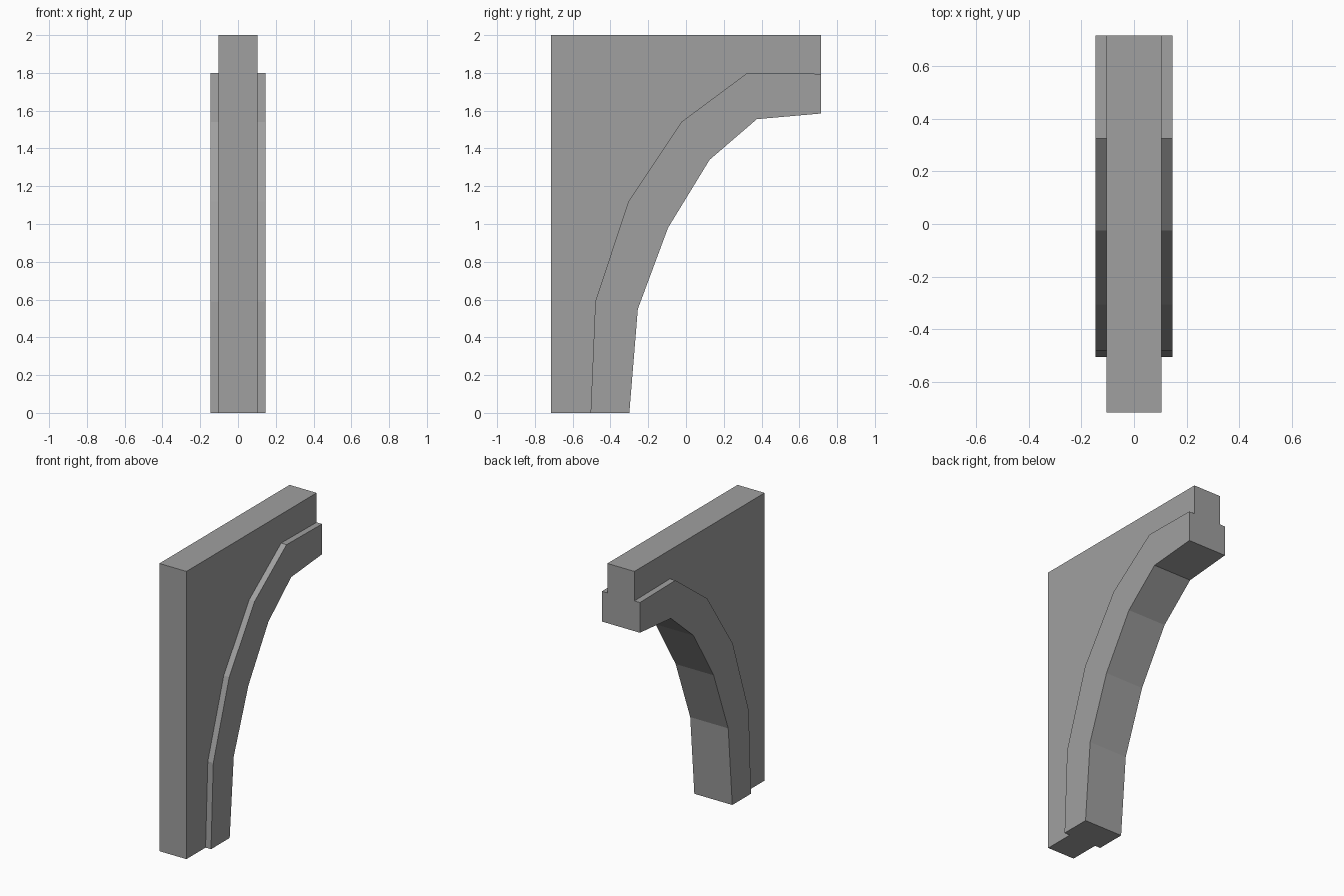
import bpy
import bmesh

cube = bpy.data.objects.get("Cube")
if cube:
    bpy.data.objects.remove(cube, do_unlink=True)

# One plain stone grey
stone = bpy.data.materials.new("stone_grey")
stone.use_nodes = True
grey = (0.35, 0.35, 0.35, 1)
stone.diffuse_color = grey
bsdf = next(n for n in stone.node_tree.nodes if n.type == 'BSDF_PRINCIPLED')
bsdf.inputs["Base Color"].default_value = grey
bsdf.inputs["Roughness"].default_value = 0.8


def extrude_profile(name, profile, half_width):
    """Extrude a (y, z) outline symmetrically along x."""
    bm = bmesh.new()
    face = bm.faces.new([bm.verts.new((-half_width, y, z)) for y, z in profile])
    result = bmesh.ops.extrude_face_region(bm, geom=[face])
    moved = [v for v in result["geom"] if isinstance(v, bmesh.types.BMVert)]
    bmesh.ops.translate(bm, verts=moved, vec=(2 * half_width, 0, 0))
    bmesh.ops.recalc_face_normals(bm, faces=bm.faces)
    mesh = bpy.data.meshes.new(name)
    bm.to_mesh(mesh)
    bm.free()
    mesh.materials.append(stone)
    obj = bpy.data.objects.new(name, mesh)
    bpy.context.collection.objects.link(obj)
    return obj


# Faceted arch: outer edge against the panel, inner edge along the opening
outer = [(-0.505, 0), (-0.48, 0.59), (-0.305, 1.12), (-0.025, 1.54),
         (0.325, 1.8), (0.715, 1.795)]
inner = [(-0.3, 0), (-0.255, 0.55), (-0.095, 0.98), (0.125, 1.34),
         (0.375, 1.555), (0.715, 1.585)]
extrude_profile("arch_rib", outer + inner[::-1], 0.146)

# Thinner panel filling the corner, its curved edge meeting the rib
extrude_profile("corner_panel", [(-0.715, 2), (-0.715, 0)] + outer + [(0.715, 2)], 0.104)
